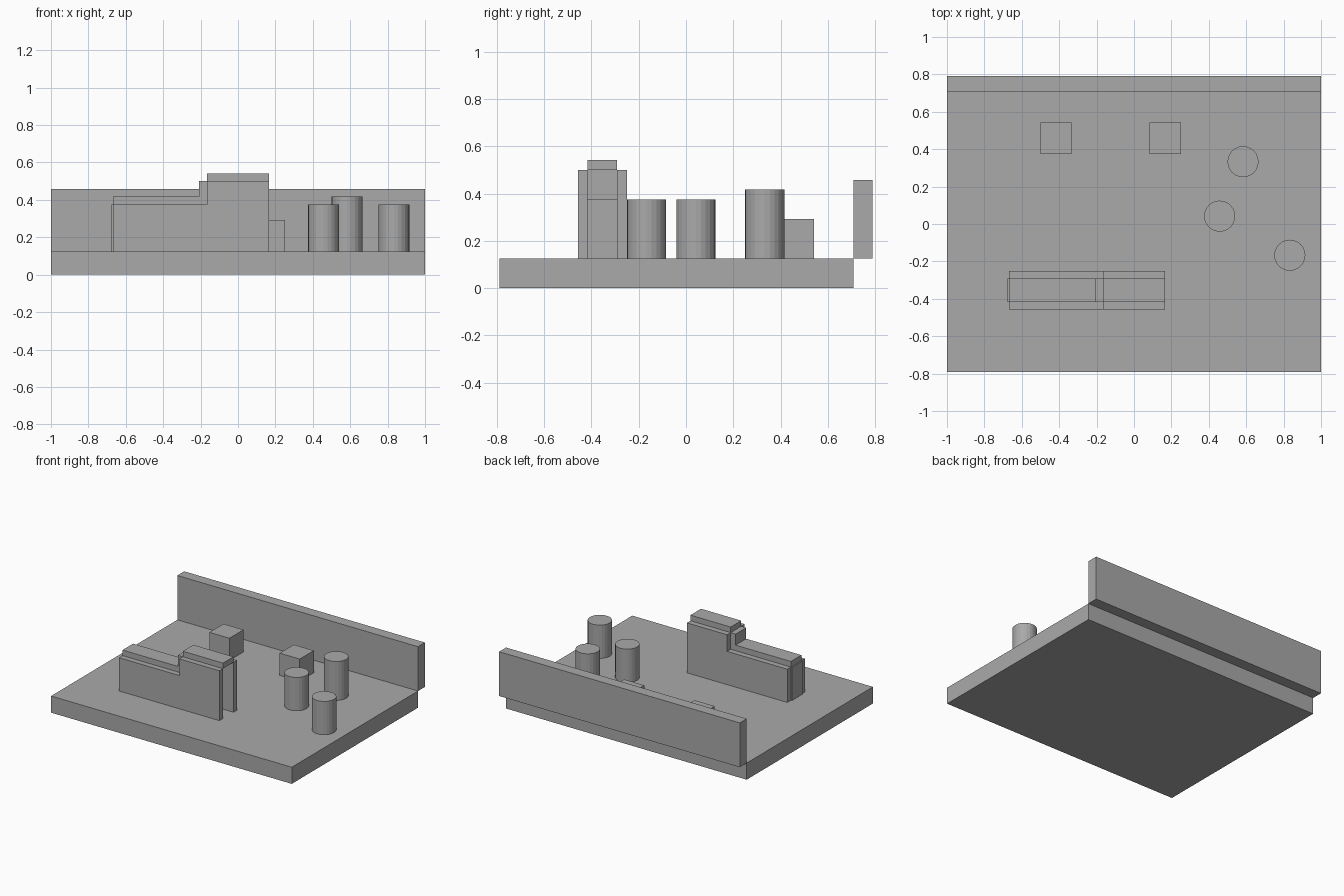
import bpy
import bmesh

cube = bpy.data.objects.get("Cube")
if cube:
    bpy.data.objects.remove(cube, do_unlink=True)

grey = bpy.data.materials.new("plain grey")
grey.use_nodes = True
COLOUR = (0.4, 0.4, 0.4, 1)
grey.diffuse_color = COLOUR
grey.node_tree.nodes["Principled BSDF"].inputs["Base Color"].default_value = COLOUR

FLOOR = 0.125


def finish(name, bm):
    bmesh.ops.recalc_face_normals(bm, faces=bm.faces)
    mesh = bpy.data.meshes.new(name)
    bm.to_mesh(mesh)
    bm.free()
    mesh.materials.append(grey)
    obj = bpy.data.objects.new(name, mesh)
    bpy.context.collection.objects.link(obj)
    return obj


def extrude(name, profile, y0, y1):
    """Extrude an x-z outline from y0 to y1."""
    bm = bmesh.new()
    face = bm.faces.new([bm.verts.new((x, y0, z)) for x, z in profile])
    result = bmesh.ops.extrude_face_region(bm, geom=[face])
    verts = [v for v in result["geom"] if isinstance(v, bmesh.types.BMVert)]
    bmesh.ops.translate(bm, vec=(0, y1 - y0, 0), verts=verts)
    return finish(name, bm)


def box(name, x0, x1, y0, y1, z0, z1):
    return extrude(name, [(x0, z0), (x1, z0), (x1, z1), (x0, z1)], y0, y1)


def post(name, x, y, top):
    bm = bmesh.new()
    bmesh.ops.create_cone(bm, cap_ends=True, segments=24, radius1=0.083,
                          radius2=0.083, depth=top - FLOOR)
    bmesh.ops.translate(bm, vec=(x, y, (top + FLOOR) / 2), verts=bm.verts)
    return finish(name, bm)


# Ground slab and rear wall overhanging its back edge
box("base_slab", -1, 1, -0.79, 0.708, 0, FLOOR)
box("back_wall", -1, 1, 0.708, 0.79, FLOOR, 0.458)

# Stepped pair of side panels
step = [(-0.667, FLOOR), (0.167, FLOOR), (0.167, 0.5),
        (-0.167, 0.5), (-0.167, 0.375), (-0.667, 0.375)]
extrude("front_step_panel", step, -0.458, -0.417)
extrude("rear_step_panel", step, -0.292, -0.25)

# Boards running between the panels, leaving the tall end open
for name, x0, x1, z0, z1 in [
        ("end_board", -0.675, -0.633, FLOOR, 0.375),
        ("low_top_board", -0.667, -0.208, 0.375, 0.417),
        ("riser_board", -0.208, -0.167, 0.375, 0.5),
        ("high_top_board", -0.167, 0.167, 0.5, 0.542)]:
    box(name, x0, x1, -0.417, -0.292, z0, z1)

# Small blocks
for name, x in [("right_block", -0.417), ("left_block", 0.167)]:
    box(name, x - 0.083, x + 0.083, 0.375, 0.542, FLOOR, 0.292)

# Round posts
post("rear_post", 0.583, 0.333, 0.417)
post("middle_post", 0.458, 0.042, 0.375)
post("front_post", 0.833, -0.167, 0.375)
